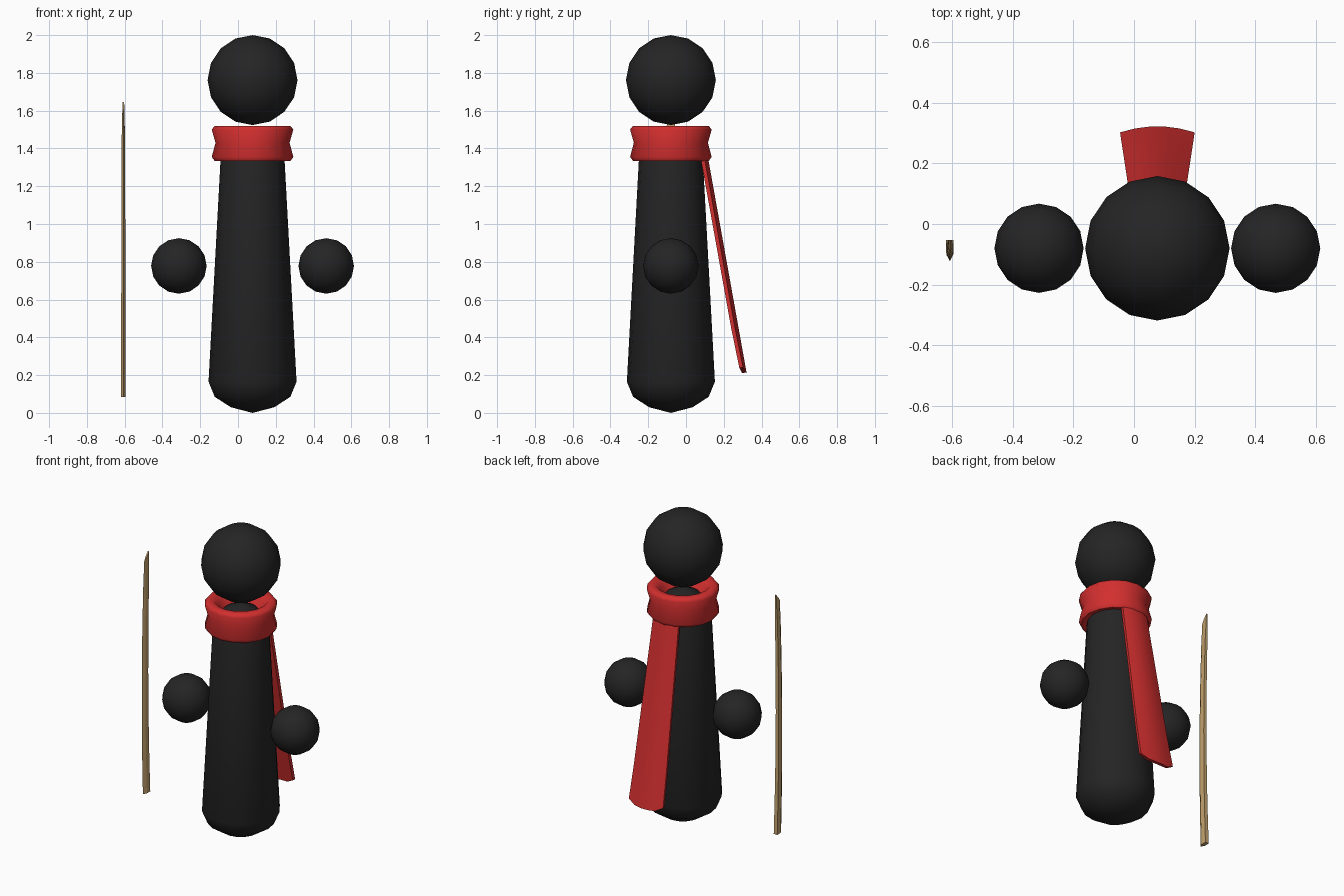
import bpy, bmesh, math

if "Cube" in bpy.data.objects:
    bpy.data.objects.remove(bpy.data.objects["Cube"])

CX, CY = 0.077, -0.08          # axis of the figure


def material(name, rgb):
    m = bpy.data.materials.new(name)
    m.diffuse_color = (*rgb, 1)
    m.use_nodes = True
    m.node_tree.nodes["Principled BSDF"].inputs["Base Color"].default_value = m.diffuse_color
    return m


BLACK = material("charcoal black", (0.018, 0.018, 0.018))
RED = material("scarf red", (0.65, 0.028, 0.028))
TAN = material("pale wood", (0.56, 0.37, 0.16))


def finish(name, verts, faces, mat, angle):
    me = bpy.data.meshes.new(name)
    me.from_pydata(verts, [], faces)
    bm = bmesh.new()
    bm.from_mesh(me)
    bmesh.ops.remove_doubles(bm, verts=bm.verts, dist=1e-5)
    bmesh.ops.recalc_face_normals(bm, faces=bm.faces)
    bm.to_mesh(me)
    bm.free()
    me.materials.append(mat)
    ob = bpy.data.objects.new(name, me)
    bpy.context.collection.objects.link(ob)
    bpy.ops.object.select_all(action='DESELECT')
    ob.select_set(True)
    bpy.context.view_layer.objects.active = ob
    bpy.ops.object.shade_smooth_by_angle(angle=math.radians(angle))
    return ob


def lathe(name, profile, mat, center, closed=False, segs=16, angle=60):
    """Spin an (r, z) profile around a vertical axis."""
    n = len(profile)
    verts = [(center[0] + r * math.cos(2 * math.pi * s / segs),
              center[1] + r * math.sin(2 * math.pi * s / segs), z)
             for s in range(segs) for r, z in profile]
    faces = []
    for s in range(segs):
        t = (s + 1) % segs
        for i in range(n if closed else n - 1):
            j = (i + 1) % n
            ids = [s * n + i, t * n + i, t * n + j, s * n + j]
            if profile[i][0] == 0:
                ids.pop(1)
            elif profile[j][0] == 0:
                ids.pop(2)
            faces.append(ids)
    return finish(name, verts, faces, mat, angle)


def ball(name, x, z, r):
    prof = [(0 if k in (0, 8) else r * math.sin(math.pi * k / 8),
             z - r * math.cos(math.pi * k / 8)) for k in range(9)]
    return lathe(name, prof, BLACK, (x, CY))


def loft(name, rings, mat, angle):
    """Skin a list of equal closed sections and cap both ends."""
    n = len(rings[0])
    verts = [v for ring in rings for v in ring]
    faces = [(a * n + i, a * n + (i + 1) % n, (a + 1) * n + (i + 1) % n, (a + 1) * n + i)
             for a in range(len(rings) - 1) for i in range(n)]
    faces += [tuple(range(n)), tuple(range(len(verts) - n, len(verts)))]
    return finish(name, verts, faces, mat, angle)


# head and floating hands
ball("head", CX, 1.762, 0.238)
for side, label in ((-1, "left"), (1, "right")):
    ball("hand_" + label, CX + side * 0.39, 0.778, 0.147)

# tapered body with domed ends
lathe("body", [(0, 0.0), (0.115, 0.03), (0.2, 0.085), (0.233, 0.165), (0.17, 1.33),
               (0.155, 1.40), (0.1, 1.46), (0, 1.50)], BLACK, (CX, CY))

# scarf collar: hollow ring with a pinched waist
lathe("scarf_collar", [(0.165, 1.34), (0.2, 1.333), (0.216, 1.355), (0.196, 1.43),
                       (0.216, 1.50), (0.2, 1.52), (0.16, 1.52), (0.135, 1.49),
                       (0.10, 1.44)], RED, (CX, CY), closed=True)

# scarf tail: widening bowed strip hanging behind
rings = []
us = [-1, -0.6, -0.2, 0.2, 0.6, 1]
for k in range(6):
    t = k / 5
    half = 0.09 + 0.033 * t
    outer, inner = [], []
    for u in us:
        z = 1.42 - 1.21 * t + (0.03 * u ** 4 if k == 5 else 0)
        y = 0.105 + 0.217 * t - 0.02 * u * u
        outer.append((CX + half * u, y, z))
        inner.append((CX + half * u * 0.97, y - 0.02, z))
    rings.append(outer + inner[::-1])
loft("scarf_tail", rings, RED, 35)

# slim curved blade with a slanted tip, cutting edge to the front
rings = []
N = 8
for k in range(N + 1):
    t = k / N
    bow = -0.018 * (1 - (2 * t - 1) ** 2)
    h = 0.0125 - 0.004 * t - (0.004 if k == N else 0)
    back = -0.053 + bow
    w = 0.058 - 0.014 * t
    z = 0.085 + 1.56 * t
    drop = 0.05 if k == N else 0
    rings.append([(-0.607 - h, back, z), (-0.607 + h, back, z),
                  (-0.607 + h, back - 0.6 * w, z - 0.6 * drop),
                  (-0.607, back - w, z - drop),
                  (-0.607 - h, back - 0.6 * w, z - 0.6 * drop)])
loft("blade", rings, TAN, 25)
